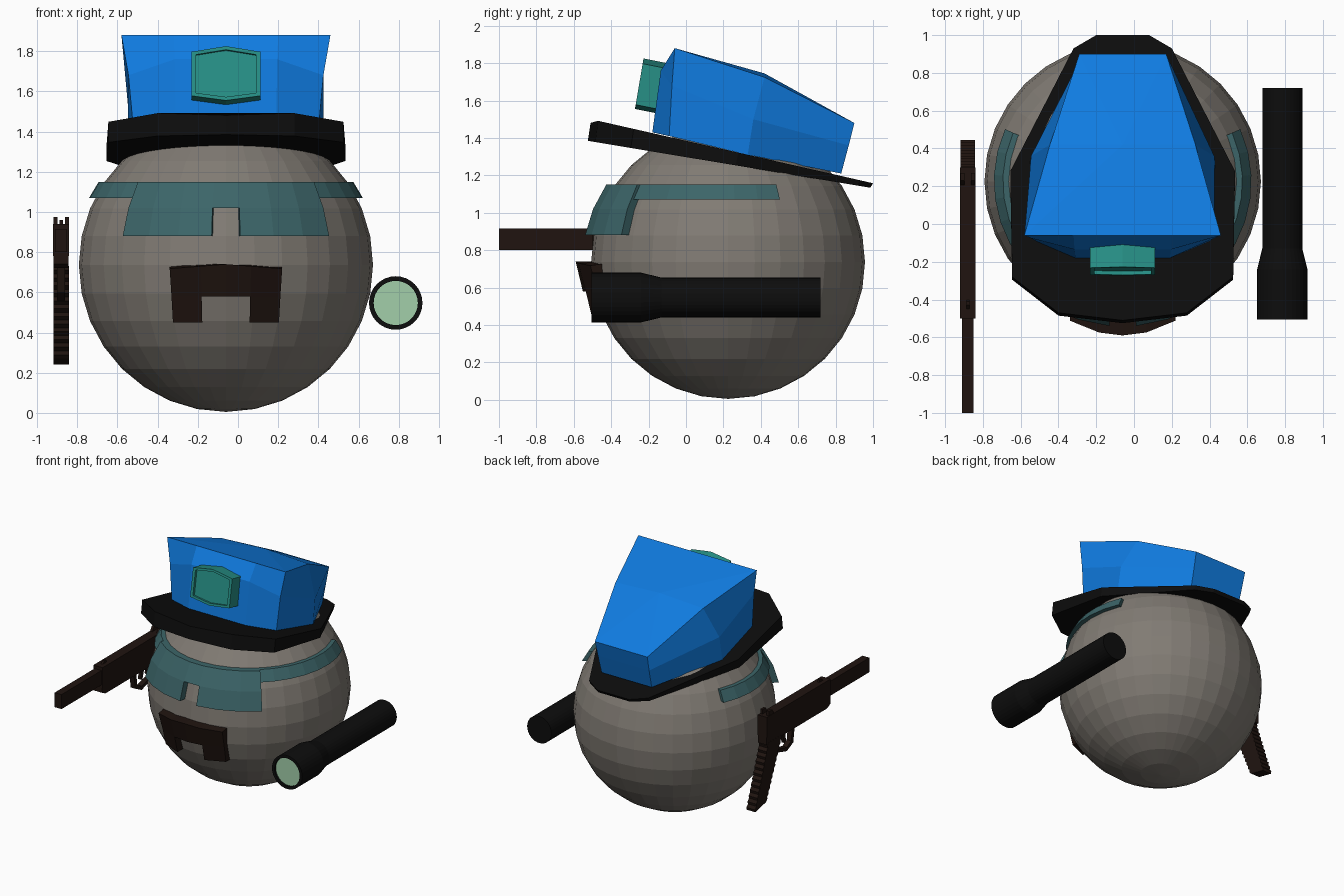
import bpy, bmesh, math
from mathutils import Matrix

if "Cube" in bpy.data.objects:
    bpy.data.objects.remove(bpy.data.objects["Cube"])

CX = -0.06           # symmetry plane of head and hat
CY, CZ, R = 0.225, 0.737, 0.732


def mat(name, r, g, b):
    m = bpy.data.materials.new(name)
    m.diffuse_color = (r, g, b, 1)
    m.use_nodes = True
    m.node_tree.nodes["Principled BSDF"].inputs["Base Color"].default_value = m.diffuse_color
    return m


GREY = mat("warm_grey", .22, .2, .175)
BLUE = mat("blue", .005, .2, .75)
BLACK = mat("black", .004, .004, .004)
TEAL = mat("teal", .02, .28, .24)
SLATE = mat("slate_teal", .045, .13, .14)
BROWN = mat("dark_brown", .014, .007, .005)
GLASS = mat("pale_green", .36, .62, .4)


def finish(name, bm, m):
    bmesh.ops.remove_doubles(bm, verts=bm.verts, dist=1e-5)
    bmesh.ops.recalc_face_normals(bm, faces=bm.faces)
    me = bpy.data.meshes.new(name)
    bm.to_mesh(me)
    bm.free()
    me.materials.append(m)
    ob = bpy.data.objects.new(name, me)
    bpy.context.collection.objects.link(ob)
    return ob


def loft(name, rings, m, caps=True):
    bm = bmesh.new()
    vs = [[bm.verts.new(p) for p in r] for r in rings]
    n = len(vs[0])
    for a, b in zip(vs, vs[1:]):
        for i in range(n):
            j = (i + 1) % n
            bm.faces.new((a[i], a[j], b[j], b[i]))
    if caps:
        bm.faces.new(vs[0])
        bm.faces.new(vs[-1])
    return finish(name, bm, m)


def mirror_ring(half):
    """Half outline (dx, y, z) from front to back -> closed ring around CX."""
    left = [(CX - x, y, z) for x, y, z in reversed(half) if x > 1e-6]
    return [(CX + x, y, z) for x, y, z in half] + left


def slab(name, cols, rows, outer, inner, m, skip=()):
    """Grid-shaped plate between two surfaces, with cells left out."""
    bm = bmesh.new()
    nc, nr = len(cols) - 1, len(rows) - 1
    live = {(i, j) for i in range(nc) for j in range(nr)} - set(skip)

    def quad(pts):
        bm.faces.new([bm.verts.new(p) for p in pts])
    for i, j in live:
        c = [(cols[i], rows[j]), (cols[i + 1], rows[j]),
             (cols[i + 1], rows[j + 1]), (cols[i], rows[j + 1])]
        quad([outer(*p) for p in c])
        quad([inner(*p) for p in c])
        for k, nb in enumerate(((i, j - 1), (i + 1, j), (i, j + 1), (i - 1, j))):
            if nb not in live:
                p, q = c[k], c[(k + 1) % 4]
                quad([outer(*p), outer(*q), inner(*q), inner(*p)])
    return finish(name, bm, m)


def side_extrude(name, prof, x, half, m):
    """Extrude a (y, z) profile across x."""
    return loft(name, [[(x + s * half, y, z) for y, z in prof] for s in (-1, 1)], m)


# round head
bm = bmesh.new()
bmesh.ops.create_uvsphere(bm, u_segments=32, v_segments=16, radius=R,
                          matrix=Matrix.Translation((CX, CY, CZ)))
finish("head", bm, GREY)

# cap brim, tilted and thinner toward the back
outline = [(0, -.51), (.34, -.47), (.585, -.28), (.595, .28), (.26, .93), (.14, 1.0)]
low = [(x, y - .015, 1.30 - .166 * y) for x, y in outline]
top = [(x, y, 1.385 - .227 * y - (.02 if x == 0 else 0)) for x, y in outline]
loft("cap_brim", [mirror_ring(low), mirror_ring(top)], BLACK)

# cap crown, flaring out at the front
bottom = [(.25, -.18, 1.43), (.46, -.09, 1.41), (.49, .33, 1.31), (.22, .83, 1.21)]
middle = [(.255, -.135, 1.76), (.485, -.075, 1.68), (.485, .36, 1.5), (.225, .87, 1.36)]
crown = [(.26, -.06, 1.88), (.52, -.06, 1.88), (.385, .42, 1.725), (.23, .9, 1.48)]
loft("cap_crown", [mirror_ring(r) for r in (bottom, middle)] , BLUE, caps=False)
loft("cap_crown_upper", [mirror_ring(r) for r in (middle, crown)], BLUE, caps=False)
bm = bmesh.new()
ring = [bm.verts.new(p) for p in mirror_ring(crown)]
hub = bm.verts.new((CX, .42, 1.745))
for i in range(len(ring)):
    bm.faces.new((ring[i], ring[(i + 1) % len(ring)], hub))
finish("cap_top", bm, BLUE)


# cap badge with a recessed panel
def badge_ring(s, depth):
    pts = [(-.172, .107), (0, .135), (.172, .107), (.172, -.112), (0, -.135), (-.172, -.112)]
    return [(CX + x * s, -.25 + .17 * z * s + depth, 1.69 + z * s - .2 * depth)
            for x, z in pts]


loft("cap_badge", [badge_ring(1, .14), badge_ring(1, 0), badge_ring(.87, 0),
                   badge_ring(.87, .02)], TEAL)


# visor glasses wrapped around the head
def wrap(offset):
    def f(a, z):
        r = math.sqrt(R * R - (z - CZ) ** 2) + offset
        t = math.radians(a)
        return (CX + r * math.sin(t), CY - r * math.cos(t), z)
    return f


cols = [-42, -30, -18, -5.3, 5.3, 18, 30, 42]
slab("glasses_front", cols, [.88, 1.02, 1.15], wrap(.05), wrap(-.015), SLATE, [(3, 0)])
for side, s in (("left", -1), ("right", 1)):
    slab("glasses_arm_" + side, [s * (40 + 74 * i / 7) for i in range(8)],
         [1.07, 1.15], wrap(.03), wrap(-.02), SLATE)

# moustache
slab("moustache", [-.28, -.125, 0, .125, .28], [.45, .58, .74],
     lambda x, z: (CX + x * (1 - .2 * (.74 - z)), -.59 + 1.0 * x * x + .24 * (.74 - z),
                   z - .08 * abs(x) * (z > .7)),
     lambda x, z: (CX + x * (1 - .2 * (.74 - z)), -.43 + .9 * x * x, z),
     BROWN, [(1, 0), (2, 0)])


# flashlight
def circle(r, y, n=32):
    return [(.785 + r * math.cos(2 * math.pi * i / n), y,
             .547 + r * math.sin(2 * math.pi * i / n)) for i in range(n)]


loft("flashlight_body", [circle(r, y) for r, y in (
    (.11, -.48), (.11, -.505), (.133, -.505), (.133, -.24), (.106, -.13), (.106, .72))], BLACK)
loft("flashlight_lens", [circle(.112, -.49), circle(.112, -.47)], GLASS)

# pistol: barrel, slide, frame, grip, trigger guard and sights
GX = -.88
side_extrude("pistol_barrel", [(-1, .8), (-.4, .8), (-.4, .915), (-1, .915)], GX, .03, BROWN)
side_extrude("pistol_slide", [(-.5, .78), (.3, .78), (.3, .94), (-.5, .94)], GX, .04, BROWN)
side_extrude("pistol_frame", [(-.5, .74), (-.46, .72), (.3, .72), (.3, .79), (-.5, .79)],
             GX, .037, BROWN)
N = 12               # ridges along both grip edges
front, back = [], []
for i in range(2 * N + 1):
    t = i / (2 * N)
    bump = .012 * (i % 2)
    front.append((.11 + .2 * t - bump, .73 - .46 * t))
    back.append((.27 + .17 * t + bump, .73 - .49 * t))
side_extrude("pistol_grip", front + back[::-1], GX, .038, BROWN)
guard = [(-.08, .73), (-.06, .60), (.02, .56), (.16, .60), (.16, .625),
         (.02, .59), (-.035, .62), (-.05, .73)]
side_extrude("pistol_trigger_guard", guard, GX, .02, BROWN)
side_extrude("pistol_trigger", [(.03, .73), (.02, .64), (.04, .63), (.07, .73)],
             GX, .012, BROWN)
for side, s in (("left", -1), ("right", 1)):
    side_extrude("pistol_rear_sight_" + side, [(.2, .93), (.27, .93), (.27, .975), (.23, .975)],
                 GX + s * .028, .01, BROWN)
side_extrude("pistol_front_sight", [(-.46, .93), (-.4, .93), (-.41, .96), (-.43, .96)],
             GX, .008, BROWN)
